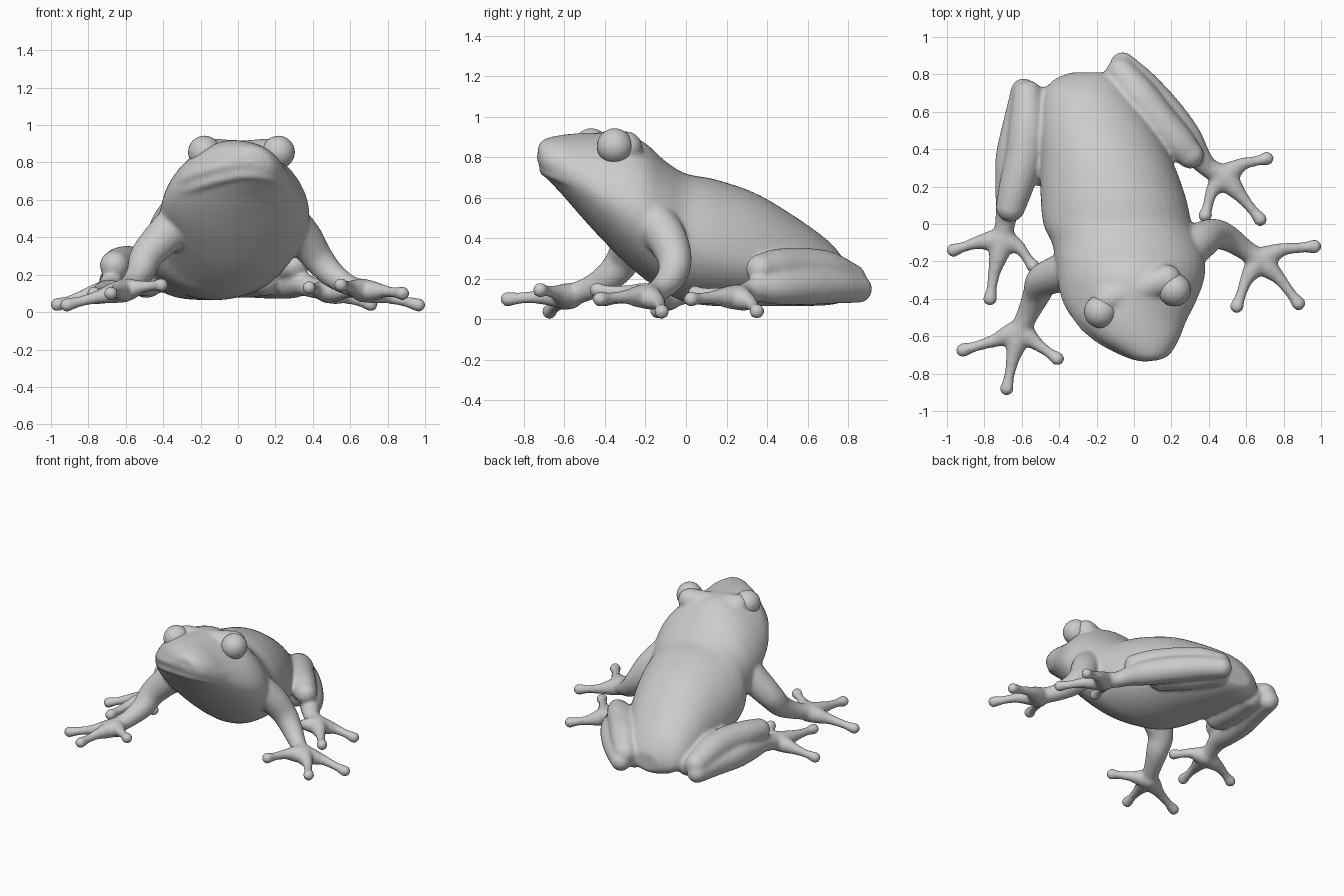
import bpy, bmesh, math
from mathutils import Vector

bm = bmesh.new()


def spline(pts, n):
    """Smooth curve through points of any dimension."""
    pts = [Vector(p) for p in pts]
    ext = [pts[0] * 2 - pts[1]] + pts + [pts[-1] * 2 - pts[-2]]
    out = []
    for i in range(len(pts) - 1):
        a, b, c, d = ext[i:i + 4]
        for k in range(n):
            t = k / n
            out.append((b * 2 + (c - a) * t + (a * 2 - b * 5 + c * 4 - d) * t ** 2
                        + (b * 3 - a - c * 3 + d) * t ** 3) * 0.5)
    return out + [pts[-1]]


def loft(rings):
    """Closed skin over a list of rings."""
    rows = [[bm.verts.new(p) for p in r] for r in rings]
    for r, s in zip(rows, rows[1:]):
        for i in range(len(r)):
            j = (i + 1) % len(r)
            bm.faces.new((r[i], r[j], s[j], s[i]))
    bm.faces.new(rows[0][::-1])
    bm.faces.new(rows[-1])


def ball(centre, r):
    ret = bmesh.ops.create_icosphere(bm, subdivisions=3, radius=r)
    bmesh.ops.translate(bm, verts=ret["verts"], vec=Vector(centre))


def limb(pts, n=8):
    """Round-ended tube through (x, y, z, radius) points."""
    path = spline(pts, n)
    rings = []
    for i, p in enumerate(path):
        t = (path[min(i + 1, len(path) - 1)] - path[max(i - 1, 0)]).to_3d().normalized()
        u = t.cross(Vector((0.05, 0.03, 1))).normalized()
        v = t.cross(u)
        rings.append([p.to_3d() + (u * math.cos(a) + v * math.sin(a)) * p[3]
                      for a in (math.tau * k / 16 for k in range(16))])
    loft(rings)
    for p in (path[0], path[-1]):
        ball(p.to_3d(), p[3])


def foot(palm, toes):
    """Three webbed toes with round pads; each toe is (bend xy, tip xyz)."""
    palm = Vector(palm)
    for (bx, by), tip in toes:
        tip = Vector(tip)
        bend = Vector((bx, by, (palm.z + tip.z) / 2 + 0.004))
        limb([(*palm, 0.065), (*palm.lerp(bend, 0.5), 0.054), (*bend, 0.036),
              (*bend.lerp(tip, 0.6), 0.029), (*tip, 0.039)])


# Torso and head: y, left x, right x, bottom z, widest z, top z, power of upper half
torso = [
    (-0.73, 0.01, 0.13, 0.77, 0.81, 0.86, 2), (-0.70, -0.06, 0.19, 0.71, 0.78, 0.89, 2),
    (-0.62, -0.20, 0.24, 0.625, 0.74, 0.91, 2), (-0.52, -0.315, 0.28, 0.51, 0.68, 0.92, 1.8),
    (-0.42, -0.38, 0.33, 0.40, 0.615, 0.92, 1.72), (-0.30, -0.41, 0.375, 0.28, 0.555, 0.915, 1.75),
    (-0.20, -0.42, 0.38, 0.195, 0.50, 0.87, 1.85), (-0.10, -0.44, 0.35, 0.13, 0.44, 0.78, 1.95),
    (0.0, -0.485, 0.31, 0.085, 0.38, 0.72, 2), (0.15, -0.50, 0.275, 0.065, 0.33, 0.69, 2),
    (0.35, -0.50, 0.20, 0.065, 0.28, 0.62, 2), (0.55, -0.50, 0.09, 0.065, 0.24, 0.50, 2),
    (0.70, -0.48, -0.02, 0.07, 0.20, 0.39, 2), (0.77, -0.43, -0.07, 0.085, 0.17, 0.31, 2),
    (0.81, -0.34, -0.13, 0.11, 0.17, 0.24, 2)]
rings = []
for y, xl, xr, zb, zw, zt, power in spline(torso, 6):
    ring = []
    for k in range(40):
        a = math.tau * k / 40
        c, s = math.cos(a), math.sin(a)
        e = 2 / (power if s > 0 else 1.9)
        c, s = math.copysign(abs(c) ** e, c), math.copysign(abs(s) ** e, s)
        ring.append(((xl + xr) / 2 + (xr - xl) / 2 * c, y,
                     zw + s * ((zt - zw) if s > 0 else (zw - zb))))
    rings.append(ring)
loft(rings)

# Lips: two beads with the mouth line between them
for drop, inset in ((0, 0), (0.062, 0.012)):
    limb([(x * (1 - inset), y + inset, z - drop, r) for x, y, z, r in (
        (-0.335, -0.36, 0.68, 0.012), (-0.32, -0.45, 0.69, 0.024), (-0.275, -0.53, 0.715, 0.03),
        (-0.18, -0.612, 0.75, 0.03), (-0.05, -0.68, 0.785, 0.03), (0.06, -0.708, 0.80, 0.03),
        (0.16, -0.677, 0.785, 0.03), (0.215, -0.60, 0.755, 0.03), (0.25, -0.50, 0.72, 0.03),
        (0.282, -0.40, 0.692, 0.024), (0.30, -0.32, 0.685, 0.012))])

# Crown joining the two brows
limb([(-0.145, -0.405, 0.85, 0.08), (0.015, -0.35, 0.84, 0.08), (0.175, -0.295, 0.85, 0.08)])

# Front legs
limb([(0.25, -0.18, 0.51, 0.11), (0.35, -0.095, 0.40, 0.10), (0.425, -0.055, 0.29, 0.085),
      (0.50, -0.075, 0.205, 0.072), (0.59, -0.135, 0.145, 0.057), (0.67, -0.19, 0.12, 0.055)])
foot((0.67, -0.19, 0.115), [((0.80, -0.135), (0.965, -0.12, 0.038)),
                            ((0.78, -0.295), (0.88, -0.425, 0.10)),
                            ((0.60, -0.30), (0.55, -0.44, 0.145))])
limb([(-0.29, -0.23, 0.50, 0.12), (-0.40, -0.265, 0.40, 0.103), (-0.49, -0.305, 0.30, 0.088),
      (-0.52, -0.375, 0.215, 0.076), (-0.565, -0.475, 0.155, 0.06), (-0.61, -0.57, 0.12, 0.055)])
foot((-0.61, -0.57, 0.115), [((-0.75, -0.625), (-0.915, -0.675, 0.038)),
                             ((-0.65, -0.73), (-0.68, -0.88, 0.10)),
                             ((-0.515, -0.645), (-0.41, -0.72, 0.145))])

# Folded hind legs: thigh above, shank below and outside, flesh on the inside
limb([(-0.07, 0.81, 0.20, 0.08), (0.02, 0.69, 0.24, 0.10), (0.13, 0.55, 0.255, 0.10),
      (0.23, 0.44, 0.255, 0.093), (0.30, 0.37, 0.25, 0.075)])
limb([(-0.06, 0.85, 0.15, 0.07), (0.05, 0.74, 0.16, 0.083), (0.175, 0.595, 0.16, 0.09),
      (0.28, 0.46, 0.155, 0.084), (0.345, 0.36, 0.15, 0.066), (0.40, 0.30, 0.13, 0.055),
      (0.48, 0.26, 0.115, 0.055)])
limb([(-0.10, 0.75, 0.165, 0.085), (0.02, 0.60, 0.175, 0.10), (0.14, 0.45, 0.185, 0.10)])
foot((0.48, 0.255, 0.11), [((0.58, 0.32), (0.71, 0.35, 0.04)),
                           ((0.58, 0.14), (0.675, 0.025, 0.10)),
                           ((0.415, 0.17), (0.38, 0.045, 0.13))])
limb([(-0.57, 0.69, 0.20, 0.08), (-0.57, 0.52, 0.24, 0.10), (-0.59, 0.35, 0.255, 0.10),
      (-0.63, 0.20, 0.255, 0.093), (-0.66, 0.09, 0.25, 0.08)])
limb([(-0.59, 0.71, 0.15, 0.07), (-0.62, 0.53, 0.16, 0.083), (-0.65, 0.36, 0.16, 0.09),
      (-0.66, 0.21, 0.155, 0.084), (-0.675, 0.08, 0.15, 0.066), (-0.69, 0.0, 0.13, 0.055),
      (-0.70, -0.07, 0.115, 0.055)])
limb([(-0.48, 0.65, 0.165, 0.085), (-0.49, 0.48, 0.175, 0.10), (-0.50, 0.30, 0.185, 0.10)])
foot((-0.70, -0.08, 0.11), [((-0.84, -0.10), (-0.965, -0.14, 0.04)),
                            ((-0.745, -0.25), (-0.77, -0.40, 0.10)),
                            ((-0.61, -0.13), (-0.54, -0.225, 0.13))])

# Fuse everything into one smooth skin
bmesh.ops.recalc_face_normals(bm, faces=bm.faces)
mesh = bpy.data.meshes.new("frog_body")
bm.to_mesh(mesh)
bm.free()
body = bpy.data.objects.new("frog_body", mesh)
bpy.context.collection.objects.link(body)
remesh = body.modifiers.new("fuse", "REMESH")
remesh.mode = "VOXEL"
remesh.voxel_size = 0.011
remesh.use_smooth_shade = True
soften = body.modifiers.new("soften", "SMOOTH")
soften.factor = 0.5
soften.iterations = 14

# Eyes
for name, loc in (("right_eye", (0.216, -0.352, 0.855)), ("left_eye", (-0.179, -0.468, 0.855))):
    bpy.ops.mesh.primitive_uv_sphere_add(segments=32, ring_count=16, radius=0.088, location=loc)
    eye = bpy.context.object
    eye.name = name
    bpy.ops.object.shade_smooth()
